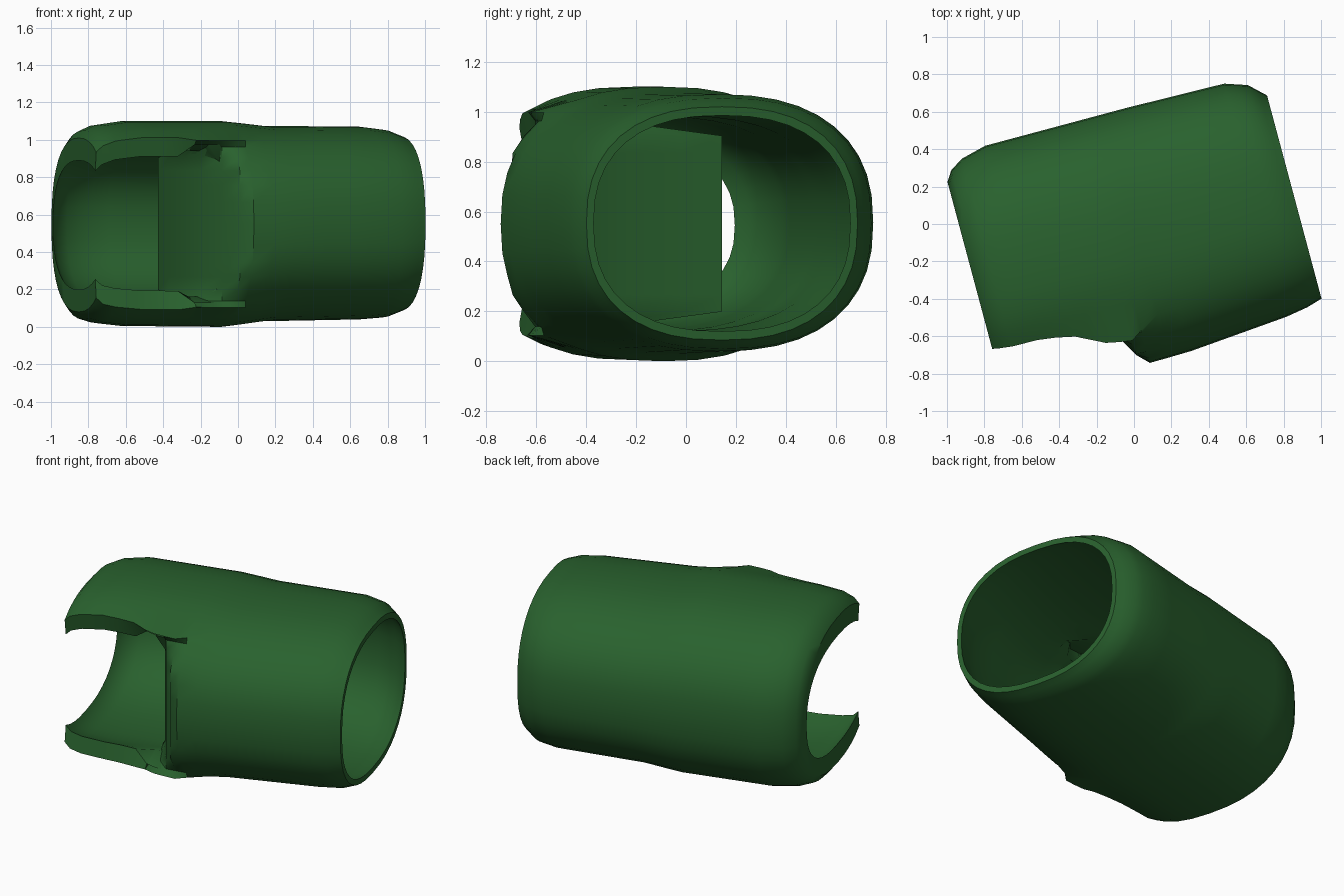
import bpy, bmesh, math

if "Cube" in bpy.data.objects:
    bpy.data.objects.remove(bpy.data.objects["Cube"])

N = 40                      # sides around the sleeve
PUSHED = 5                  # columns either side of the front that fold inward
TILT = math.radians(15)
ROUND = 2 / 2.4             # superellipse power: slightly boxy section

# Sleeve stations: position along axis, front, back, bottom, top
STATIONS = [
    (-.905, -.65, .475, .08, 1.01),
    (-.87, -.67, .53, .04, 1.05),
    (-.80, -.69, .575, .02, 1.08),
    (-.66, -.70, .61, .005, 1.10),
    (-.10, -.74, .61, .00, 1.10),
    (.12, -.735, .61, .03, 1.075),
    (.66, -.69, .60, .04, 1.07),
    (.78, -.67, .56, .05, 1.055),
    (.865, -.645, .48, .085, 1.02),
]
# Front wall folding inward: position along axis, depth of the fold
FOLD = [(-.376, .22), (-.37, .05), (-.35, -.18), (-.31, -.38), (-.24, -.56),
        (-.17, -.68), (-.11, -.74)]
# Front edge of the lips where they meet the fold
LIP = [(-.60, -.47), (-.46, -.50), (-.30, -.58), (-.17, -.60), (-.05, -.52)]
RINGS = [-.905, -.87, -.80, -.73, -.66, -.56, -.46] + [f[0] for f in FOLD] + \
        [0, .12, .3, .48, .66, .73, .78, .83, .865]
FOLD_START = RINGS.index(-.376)


def lerp_table(table, x):
    for a, b in zip(table, table[1:]):
        if x <= b[0]:
            t = (x - a[0]) / (b[0] - a[0])
            return [p + (q - p) * t for p, q in zip(a, b)]
    return list(table[-1])


def spow(s):
    return math.copysign(abs(s) ** ROUND, s)


def ring_points(u, inner):
    _, v0, v1, z0, z1 = lerp_table(STATIONS, u)
    side, cap = 0.0, 0.0
    if inner:
        side = .03
        cap = .035 + .085 * min(1, max(0, (.865 - u) / 1.1))
    cv, cz = (v0 + v1) / 2, (z0 + z1) / 2
    rv, rz = (v1 - v0) / 2, (z1 - z0) / 2
    pts = []
    for j in range(N):
        a = 2 * math.pi * j / N
        c, s = spow(math.cos(a)), spow(math.sin(a))
        v, h = cv - (rv - side) * c, (rz - cap) * s
        col = min(j, N - j)
        if col <= PUSHED and -.376 <= u <= -.11:
            # the outermost column folds later, which rounds the notch corners
            late = .035 if col == PUSHED else 0
            depth = lerp_table(FOLD, min(-.11, u + late))[1] + side
            if depth > v:
                v, h = depth, rz * s
        if col == PUSHED + 1 and -.60 <= u < -.05:
            v = min(v, lerp_table(LIP, u)[1] + side)
            if u >= -.376:
                h = rz * s * (.92 if inner else .97)
        x = u * math.cos(TILT) - v * math.sin(TILT)
        y = u * math.sin(TILT) + v * math.cos(TILT)
        pts.append((x, y, cz + h))
    return pts


bm = bmesh.new()
outer = [[bm.verts.new(p) for p in ring_points(u, False)] for u in RINGS]
inner = [[bm.verts.new(p) for p in ring_points(u, True)] for u in RINGS]
partner = {o: i for ro, ri in zip(outer, inner) for o, i in zip(ro, ri)}

# Outer skin, leaving the notch open at the front of the left end
for i in range(len(RINGS) - 1):
    for j in range(N):
        k = (j + 1) % N
        in_notch = min(j, N - j) <= PUSHED or min(k, N - k) <= PUSHED
        if i < FOLD_START and in_notch:
            continue
        bm.faces.new((outer[i][j], outer[i + 1][j], outer[i + 1][k], outer[i][k]))

# Rims, then the inner skin
skin = list(bm.faces)
for e in [e for e in bm.edges if e.is_boundary]:
    a, b = e.verts
    bm.faces.new((a, b, partner[b], partner[a]))
for f in skin:
    bm.faces.new([partner[v] for v in reversed(f.verts)])
bmesh.ops.delete(bm, geom=[v for v in bm.verts if not v.link_faces], context='VERTS')
bmesh.ops.recalc_face_normals(bm, faces=bm.faces)

mesh = bpy.data.meshes.new("notched_sleeve")
bm.to_mesh(mesh)
bm.free()
sleeve = bpy.data.objects.new("notched_sleeve", mesh)
bpy.context.collection.objects.link(sleeve)

green = bpy.data.materials.new("dark_green")
green.diffuse_color = (.022, .12, .027, 1)
green.use_nodes = True
green.node_tree.nodes["Principled BSDF"].inputs["Base Color"].default_value = green.diffuse_color
mesh.materials.append(green)

bpy.context.view_layer.objects.active = sleeve
sleeve.select_set(True)
bpy.ops.object.shade_smooth_by_angle(angle=math.radians(35))
